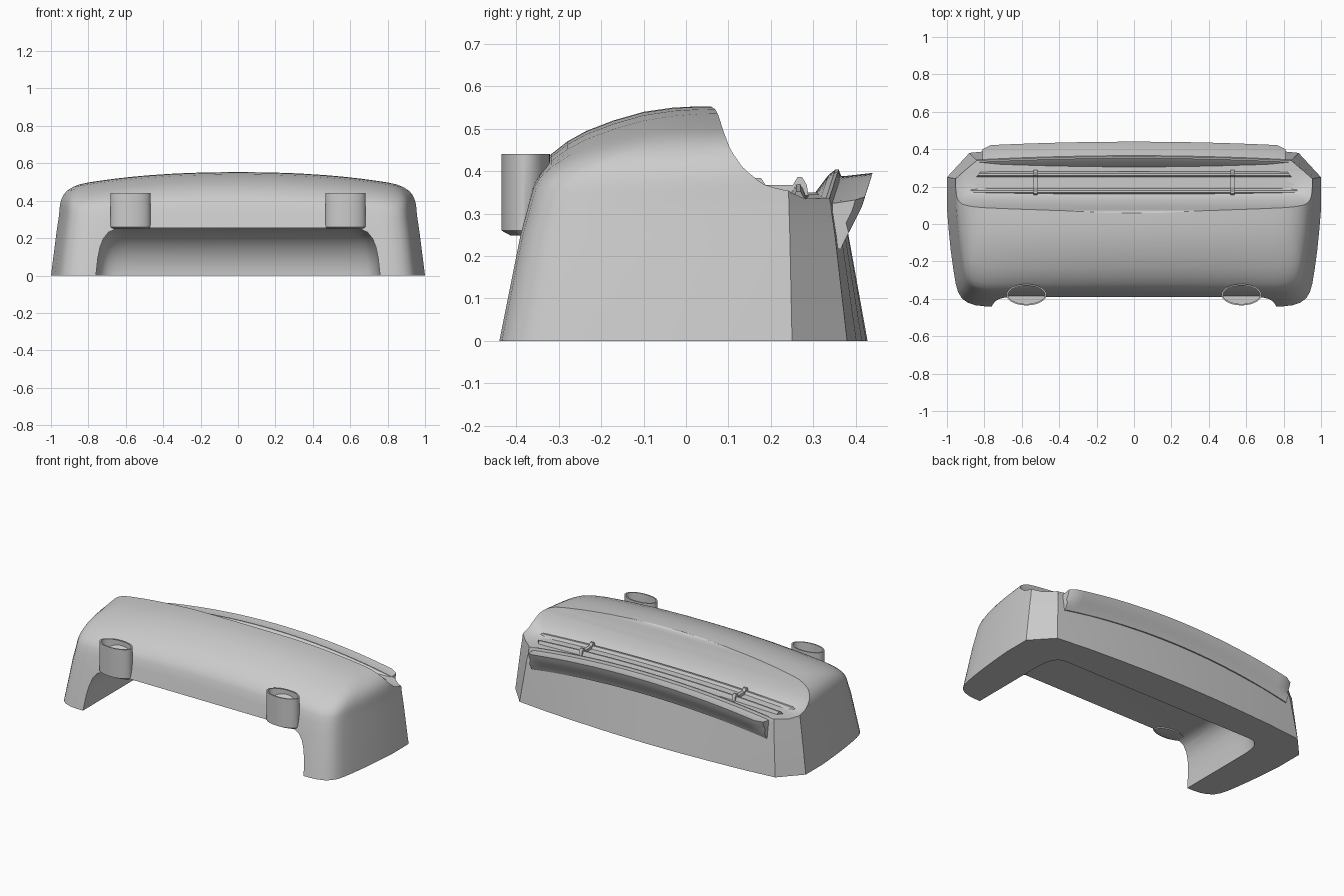
import bpy, bmesh, math

cube = bpy.data.objects.get("Cube")
if cube:
    bpy.data.objects.remove(cube, do_unlink=True)

GREY = (0.6, 0.6, 0.6, 1.0)
grey = bpy.data.materials.new("plain_grey")
grey.use_nodes = True
grey.diffuse_color = GREY
bsdf = next(n for n in grey.node_tree.nodes if n.type == 'BSDF_PRINCIPLED')
bsdf.inputs["Base Color"].default_value = GREY
bsdf.inputs["Roughness"].default_value = 0.6


def loft(name, rings):
    """Closed solid skinned through rings with equal point counts."""
    bm = bmesh.new()
    rows = [[bm.verts.new(p) for p in ring] for ring in rings]
    n = len(rows[0])
    for a, b in zip(rows, rows[1:]):
        for i in range(n):
            j = (i + 1) % n
            bm.faces.new((a[i], a[j], b[j], b[i]))
    bm.faces.new(rows[0])
    bm.faces.new(rows[-1])
    bmesh.ops.recalc_face_normals(bm, faces=bm.faces)
    mesh = bpy.data.meshes.new(name)
    bm.to_mesh(mesh)
    bm.free()
    mesh.materials.append(grey)
    obj = bpy.data.objects.new(name, mesh)
    bpy.context.collection.objects.link(obj)
    return obj


def smooth(obj, angle=32):
    bpy.ops.object.select_all(action='DESELECT')
    obj.select_set(True)
    bpy.context.view_layer.objects.active = obj
    bpy.ops.object.shade_smooth_by_angle(angle=math.radians(angle))


def mirrored(half):
    """Complete a half outline whose end points may lie on x = 0."""
    return half + [(-x, y) for x, y in reversed(half) if x > 0]


def cut(obj, cutters):
    for c in cutters:
        mod = obj.modifiers.new(c.name, 'BOOLEAN')
        mod.operation = 'DIFFERENCE'
        mod.solver = 'EXACT'
        mod.object = c
        c.hide_render = True
    graph = bpy.context.evaluated_depsgraph_get()
    mesh = bpy.data.meshes.new_from_object(obj.evaluated_get(graph))
    obj.modifiers.clear()
    obj.data = mesh
    for c in cutters:
        bpy.data.objects.remove(c, do_unlink=True)


# Body: plan outline with chamfered back corners, closing in and doming upward
FRONT, PIVOT = -0.44, 0.15
plan = mirrored([(0, FRONT), (.2, FRONT), (.4, FRONT), (.6, FRONT), (.72, FRONT),
                 (.8, FRONT), (.85, -.434), (.89, -.42), (.92, -.398), (.94, -.365),
                 (.953, -.32), (.965, -.25), (.98, -.14), (.99, -.04), (1, .08),
                 (1, .25), (.88, .38), (.66, .402), (.44, .415), (.22, .425), (0, .428)])
levels = [(0, 1, FRONT), (.25, .968, -.39), (.33, .959, -.372), (.38, .955, -.36),
          (.41, .953, -.345), (.44, .95, -.318), (.47, .943, -.28), (.495, .933, -.235),
          (.52, .915, -.17), (.54, .887, -.10), (.55, .855, -.03), (.553, .82, .03),
          (.553, .79, .09), (.551, .76, .14)]


def body_ring(z, wide, front):
    k = (front - PIVOT) / (FRONT - PIVOT)
    droop = max(0, z - .25) / .3
    ring = []
    for x, y in plan:
        if y < PIVOT:
            y = PIVOT + (y - PIVOT) * k
        else:
            y -= .18 * z * ((y - .08) / .348) ** 3
        x *= wide
        ring.append((x, y, z - .055 * droop * abs(x / .8) ** 2.3))
    return ring


body = loft("body_shell", [body_ring(*lv) for lv in levels])

# Scooped recess behind the ridge, with rounded front corners and a low crown
R = 0.1


def scoop_ring(y, z, w):
    arc = [math.radians(90 * i / 9) for i in range(10)]
    half = [(w - R + R * math.sin(a), y + R - R * math.cos(a)) for a in arc]
    return [(x, yy, z) for x, yy in mirrored(half + [(w, .7)])]


scoop = loft("scoop_cutter", [scoop_ring(*s) for s in (
    (.215, .35, .25), (.21, .345, .55), (.2, .335, .91), (.172, .349, .95),
    (.15, .37, .98), (.125, .41, 1.005), (.103, .455, 1.01), (.088, .495, 1.01),
    (.077, .53, 1.01), (.07, .545, 1.015), (.055, .555, 1.03), (.03, .62, 1.05))])

# Hollow underside, open at the front and curving down to the back wall
arch = mirrored([(.76, -.05), (.76, 0), (.75, .09), (.738, .15), (.72, .197),
                 (.692, .232), (.65, .25), (.6, .254)])
stations = [(-.7, 1, 1)]
for i in range(13):
    a = math.radians(88 * i / 12)
    stations.append((-.04 + .25 * math.sin(a), 1 - .13 * (1 - math.cos(a)) ** 2, math.cos(a)))
hollow = loft("hollow_cutter", [[(x * sx, y, z * sz if z > 0 else z) for x, z in arch]
                                for y, sx, sz in stations])
cut(body, [scoop, hollow])
smooth(body)


# Bars that run along x, shaped by a side profile
def bar(name, profile, xs, place):
    obj = loft(name, [[place(x, y, z) for y, z in profile] for x in xs])
    smooth(obj)
    return obj


def spread(half, count=24):
    return [half * (2 * i / count - 1) for i in range(count + 1)]


def bowed(x, y, z):
    t = (x / .8) ** 2
    return (x, y - .02 * t, z - .062 * t)


def slanted(x, y, z):
    return bowed(x * (1 + .5 * (y - .36)), y, z)


# Rim at the back of the recess
bar("back_rim", [(.295, .27), (.295, .337), (.335, .39), (.352, .404), (.36, .404),
                 (.366, .388), (.366, .27)], spread(.84), slanted)


# Overhanging lip with a hollow underside and clipped ends
def lip_place(x, y, z):
    near_end = max(0, abs(x) - .76) / .05
    x, y, z = bowed(x, y, z)
    return (x, y - .02 * near_end ** 2 * (y > .39), z)


bar("back_lip", [(.355, .392), (.37, .388), (.44, .396), (.432, .37), (.418, .342),
                 (.404, .318), (.392, .295), (.386, .28), (.35, .28)],
    spread(.81, 36), lip_place)


# Channel rail lying in the recess, narrower toward the back
def rail_place(x, y, z):
    taper = 1 - .9 * max(0, y - .21)
    return (x * taper, y, z - .027 * (x / .87) ** 2)


rail = [(.16, .31), (.16, .362), (.168, .378), (.18, .378), (.19, .362), (.25, .362),
        (.26, .38), (.27, .38), (.28, .362), (.288, .31)]
bar("channel_rail", rail, spread(.875), rail_place)


# Two thin clips wrapping the rail
def clip_place(x, y, z):
    return (x, .222 + (y - .222) * 1.08, z + .006)


for side, word in ((1, "left"), (-1, "right")):
    bar(word + "_clip", rail, [side * .527 - .01, side * .527 + .01], clip_place)

    # Oval socket on the front panel, open at the top
    def oval(z, sx, sy, dy=0):
        turn = [math.tau * i / 40 for i in range(40)]
        return [(side * .575 + .107 * sx * math.cos(a),
                 -.378 + dy + .057 * sy * math.sin(a), z) for a in turn]

    socket = loft(word + "_socket", [oval(.248, .93, .75, .008), oval(.26, 1, 1),
                                     oval(.44, 1, 1), oval(.44, .92, .86),
                                     oval(.27, .92, .86)])
    smooth(socket)
